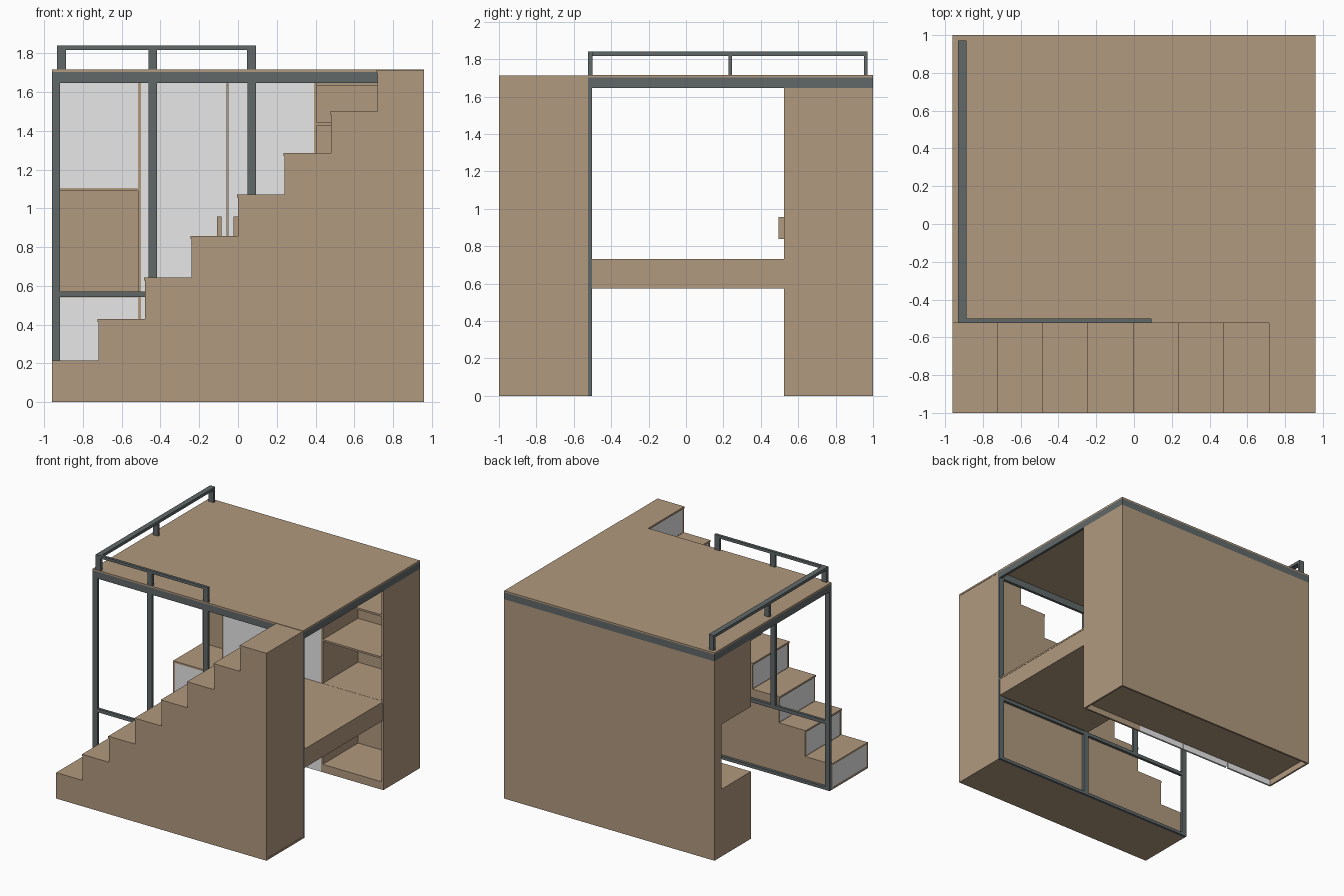
import bpy, bmesh

if "Cube" in bpy.data.objects:
    bpy.data.objects.remove(bpy.data.objects["Cube"])

def material(name, rgb):
    m = bpy.data.materials.new(name)
    m.diffuse_color = (*rgb, 1)
    m.use_nodes = True
    m.node_tree.nodes["Principled BSDF"].inputs["Base Color"].default_value = m.diffuse_color
    return m

WOOD = material("oak wood", (0.44, 0.32, 0.21))
WHITE = material("white panel", (0.8, 0.8, 0.8))
STEEL = material("dark steel", (0.12, 0.14, 0.14))

def finish(name, bm, mat):
    bmesh.ops.recalc_face_normals(bm, faces=bm.faces)
    me = bpy.data.meshes.new(name)
    bm.to_mesh(me)
    bm.free()
    me.materials.append(mat)
    ob = bpy.data.objects.new(name, me)
    bpy.context.collection.objects.link(ob)
    return ob

def box(name, x, y, z, mat=WOOD):
    """Box from (min, max) ranges."""
    bm = bmesh.new()
    bmesh.ops.create_cube(bm, size=1)
    for v in bm.verts:
        v.co = [r[0] if c < 0 else r[1] for c, r in zip(v.co, (x, y, z))]
    return finish(name, bm, mat)

def prism(name, profile, y, mat=WOOD):
    """XZ profile extruded along y."""
    bm = bmesh.new()
    f = bm.faces.new([bm.verts.new((px, y[0], pz)) for px, pz in profile])
    ext = bmesh.ops.extrude_face_region(bm, geom=[f])["geom"]
    bmesh.ops.translate(bm, vec=(0, y[1] - y[0], 0),
                        verts=[g for g in ext if isinstance(g, bmesh.types.BMVert)])
    return finish(name, bm, mat)

L, R = -0.96, 0.96
T = 0.015                     # board thickness
STEPS, RUN, RISE = 8, 0.24, 1.712 / 8
Y0, Y1 = -1.0, -0.525         # stair depth range
YF = 0.525                    # cabinet front
TOP = 1.645                   # underside of the platform frame

# Staircase: stepped cheeks, treads, pale risers
profile = [(R, 0), (L, 0)]
for i in range(STEPS):
    h = (i + 1) * RISE - T
    profile += [(L + i * RUN, h), (L + (i + 1) * RUN, h)]
prism("stair_cheek_front", profile, (Y0, Y0 + T))
prism("stair_cheek_inner", profile, (Y1 - T, Y1))
for i in range(STEPS):
    x, z = L + i * RUN, (i + 1) * RISE
    box(f"stair_tread_{i+1}", (x - (0.005 if i else 0), x + RUN), (Y0, Y1), (z - T, z))
    box(f"stair_riser_{i+1}", (x + 0.002, x + T), (Y0 + T, Y1 - T),
        (max(z - RISE, 0.002), z - T), WHITE)
box("stair_end_panel", (R - T, R - 0.003), (Y0 + T, Y1 - T), (T, 1.712 - T))
box("stair_base", (L, R), (Y0 + T, Y1 - T), (0, T))

# Steel front frame standing against the stairs
FY = (-0.525, -0.503)
box("post_left", (L, L + 0.043), FY, (0, TOP), STEEL)
box("post_middle", (-0.462, -0.418), FY, (0.57, TOP), STEEL)
box("post_desk", (0.048, 0.092), FY, (0, TOP), STEEL)
box("post_right", (R - 0.043, R), FY, (0, TOP), STEEL)
box("frame_base_rail", (L, R), FY, (0, 0.025), STEEL)
box("frame_middle_rail", (L, R), FY, (0.543, 0.572), STEEL)

# Platform: steel perimeter with a board on top
PZ = (TOP, 1.702)
box("platform_beam_front", (L, R), FY, PZ, STEEL)
box("platform_beam_back", (L, R), (0.978, 1.0), PZ, STEEL)
box("platform_beam_left", (L, L + 0.022), (FY[1], 0.978), PZ, STEEL)
box("platform_beam_right", (R - 0.022, R), (FY[1], 0.978), PZ, STEEL)
box("platform_board", (L, R), (-0.525, 1.0), (1.702, 1.715))

# Guard rail along the front and left
RX, RY, RZ = (-0.933, -0.888), (-0.523, -0.501), (1.715, 1.84)
for n, x in enumerate((-0.933, -0.462, 0.047)):
    box(f"guard_post_front_{n+1}", (x, x + 0.045), RY, RZ, STEEL)
for n, y in enumerate((0.227, 0.951)):
    box(f"guard_post_side_{n+1}", RX, (y, y + 0.02), RZ, STEEL)
box("guard_rail_front", (-0.933, 0.092), RY, (1.817, 1.84), STEEL)
box("guard_rail_side", RX, (-0.523, 0.971), (1.817, 1.84), STEEL)

# Desk: top board over an apron box
box("desk_top", (0.048, R), (-0.503, YF), (0.718, 0.732))
box("desk_apron", (0.05, R - 0.002), (-0.503, YF), (0.575, 0.718))

# Cabinet shell with a recessed bottom
NZ0, NZ1, NX = 0.555, 1.09, -0.5      # open corner nook
box("cabinet_back", (L, R), (1 - T, 1), (0, TOP))
box("cabinet_side_right", (R - T, R), (YF, 1 - T), (0, TOP))
box("cabinet_bottom", (L + T, R - T), (YF + T, 1 - T), (0.05, 0.065))
box("cabinet_top", (L + T, R - T), (YF + T, 1 - T), (TOP - T, TOP))
box("cabinet_side_left_lower", (L, L + T), (YF, 1 - T), (0, NZ0 - T))
box("cabinet_side_left_upper", (L, L + T), (YF, 1 - T), (NZ1 + T, TOP))
box("nook_back", (L, NX - T), (0.91, 1 - T), (NZ0, NZ1))
box("nook_floor", (L, NX - T), (YF, 1 - T), (NZ0 - T, NZ0))
box("nook_ceiling", (L, NX - T), (YF, 1 - T), (NZ1, NZ1 + T))
box("divider_nook", (NX - T, NX), (YF, 1 - T), (0.065, TOP))
box("divider_shelves", (0.392, 0.407), (YF, 1 - T), (0.065, TOP))
box("shelf_plinth", (0.392, R - T), (YF, YF + T), (0, 0.065))
for n, z in enumerate((0.718, 1.08, 1.427)):
    box(f"open_shelf_{n+1}", (0.407, R - T), (YF, 1 - T), (z, z + T))

# Pale doors and their wooden handles
DY = (YF, YF + T)
box("door_nook_lower", (L + T, NX - T), DY, (0, NZ0 - T), WHITE)
box("door_nook_upper", (L + T, NX - T), DY, (NZ1 + T, TOP), WHITE)
box("door_tall_left", (NX + 0.001, -0.056), DY, (0, TOP), WHITE)
box("door_tall_right", (-0.052, 0.391), DY, (0, TOP), WHITE)
for side, x in (("left", -0.108), ("right", -0.024)):
    box(f"door_handle_{side}", (x, x + 0.024), (0.495, YF), (0.838, 0.957))
